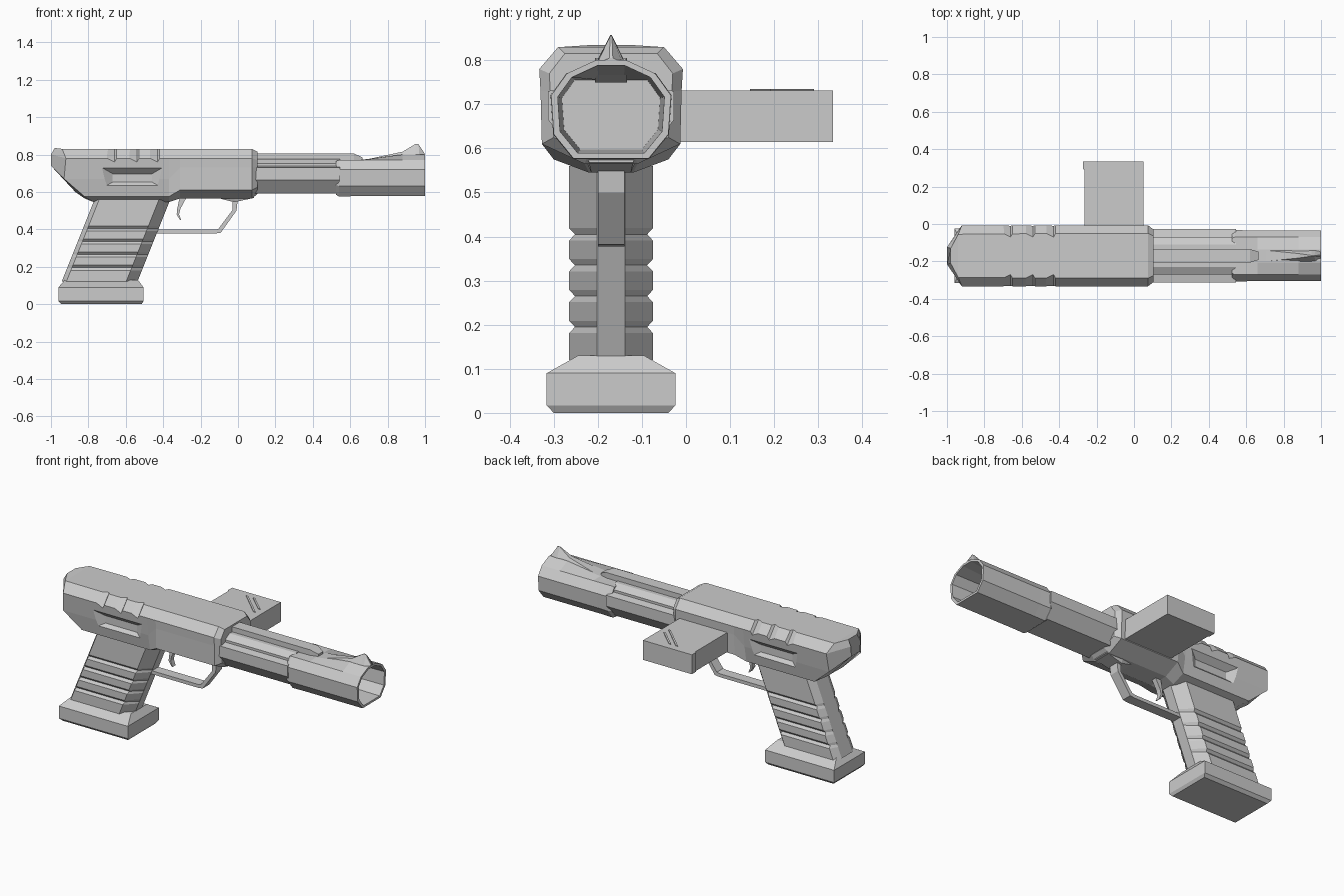
import bpy, bmesh

if "Cube" in bpy.data.objects:
    bpy.data.objects.remove(bpy.data.objects["Cube"])

Y = -0.17   # the pistol's mirror plane


def loft(name, *shells):
    """Each shell is a list of equal-length rings, skinned and capped."""
    bm = bmesh.new()
    for rings in shells:
        vs = [[bm.verts.new(p) for p in r] for r in rings]
        n = len(vs[0])
        for a, b in zip(vs, vs[1:]):
            for i in range(n):
                j = (i + 1) % n
                bm.faces.new((a[i], a[j], b[j], b[i]))
        bm.faces.new(vs[0])
        bm.faces.new(vs[-1])
    bmesh.ops.recalc_face_normals(bm, faces=bm.faces)
    me = bpy.data.meshes.new(name)
    bm.to_mesh(me)
    bm.free()
    ob = bpy.data.objects.new(name, me)
    bpy.context.collection.objects.link(ob)
    return ob


def sec(pts):
    """Mirrored ring from (x, half width, z) points."""
    return [(x, Y + w, z) for x, w, z in pts] + [(x, Y - w, z) for x, w, z in reversed(pts)]


def at(x, half):
    return sec([(x, w, z) for w, z in half])


def rect_xy(x0, x1, w, z):
    return [(x0, Y - w, z), (x1, Y - w, z), (x1, Y + w, z), (x0, Y + w, z)]


def strip(name, path, w):
    """Flat bar following paired (outer, inner) x-z points."""
    return loft(name, [sec([(ox, w, oz), (ix, w, iz)]) for (ox, oz), (ix, iz) in path])


# Receiver
rear = [(.12, .83), (.163, .78), (.147, .67), (.13, .575), (.05, .545)]
fore = [(.12, .83), (.163, .78), (.16, .73), (.157, .61), (.06, .565)]
nose = [(.105, .815), (.14, .77), (.138, .73), (.13, .625), (.05, .59)]
body = loft("receiver", [
    sec([(-.98, .04, .835), (-1, .045, .80), (-1, .04, .74), (-.87, .06, .60), (-.82, .04, .565)]),
    sec([(-.94, .115, .83), (-.92, .163, .78), (-.93, .15, .67), (-.82, .13, .575), (-.77, .05, .545)]),
    at(-.37, rear), at(-.31, fore), at(.075, fore), at(.105, nose)])

# Side recesses and edge notches cut from the receiver
cuts = []
for s in (-1, 1):
    cuts.append([[(-.565 + a * hx, Y + s * w, .675 + b * hz)
                  for a, b in ((-1, -1), (1, -1), (1, 1), (-1, 1))]
                 for w, hx, hz in ((.122, .105, .022), (.172, .185, .068))])
    for xc in (-.68, -.56, -.45):
        cuts.append([[(xc + dx, Y + s * (w + .76 * d), z + .65 * d)
                      for dx, d in ((-.035, .006), (.02, -.015), (.035, .006))]
                     for w, z in ((.10, .853), (.18, .76))])
cutter = loft("receiver_cutter", *cuts)
cutter.hide_render = True
mod = body.modifiers.new("cut", 'BOOLEAN')
mod.object = cutter
mod.solver = 'EXACT'
bpy.context.view_layer.objects.active = body
bpy.ops.object.modifier_apply(modifier="cut")
bpy.data.objects.remove(cutter)

# Barrel with stepped shoulders
barrel = [(.06, .775), (.1, .752), (.1, .738), (.143, .73), (.143, .665), (.085, .592)]
loft("barrel", [at(.08, barrel), at(.545, barrel)])

# Top rail ending in a wedge
loft("top_rail", [sec([(.08, .036, .805), (.08, .036, .765)]),
                  sec([(.62, .036, .805), (.62, .036, .765)]),
                  sec([(.665, .022, .785), (.665, .022, .76)])])

# Muzzle shroud with an open bore
muz = [(.035, .80), (.1, .77), (.136, .72), (.13, .632), (.085, .577)]


def muzzle(x, s, top=.80):
    return at(x, [(w * s, .69 + (min(z, top) - .69) * s) for w, z in muz])


loft("muzzle_shroud", [muzzle(.525, .94, .77), muzzle(.54, 1.01, .77), muzzle(.61, 1, .772),
                       muzzle(.66, 1, .772), muzzle(.88, 1), muzzle(1, 1),
                       muzzle(1, .89), muzzle(.62, .82, .77)])

# Front sight
loft("front_sight", [sec([(.66, .034, .768), (.66, .036, .75)]),
                     sec([(.88, .012, .815), (.88, .036, .79)]),
                     sec([(.95, .002, .857), (.95, .034, .79)]),
                     sec([(.965, .002, .855), (.97, .033, .79)]),
                     sec([(.998, .004, .805), (.998, .025, .795)])])

# Grip with V grooves on the sides
levels = [(.56, .095)]
for z in (.405, .335, .265, .195):
    levels += [(z + .014, .095), (z, .082), (z - .014, .095)]
levels.append((.12, .095))
rings = []
for z, w in levels:
    x = (z - .54) * .40
    rings.append(sec([(x - .37, .032, z), (x - .43, w, z), (x - .75, w, z), (x - .775, .05, z)]))
loft("grip", rings)

# Grip base plate
loft("grip_base", [rect_xy(-.945, -.515, .13, 0), rect_xy(-.96, -.505, .146, .017),
                   rect_xy(-.96, -.505, .146, .09), rect_xy(-.925, -.535, .075, .13)])

# Trigger guard, its mount and the trigger
strip("trigger_guard", [((.0, .57), (-.03, .57)), ((-.008, .50), (-.03, .503)),
                        ((-.092, .382), (-.105, .402)), ((-.12, .378), (-.125, .398)),
                        ((-.46, .378), (-.46, .398))], .03)
loft("guard_mount", [sec([(-.09, .05, .58), (-.09, .04, .563)]),
                     sec([(-.02, .06, .58), (-.02, .045, .545)]),
                     sec([(.085, .06, .60), (.085, .05, .568)])])
strip("trigger", [((-.27, .58), (-.31, .58)), ((-.308, .51), (-.325, .51)),
                  ((-.315, .48), (-.328, .48)), ((-.303, .447), (-.312, .452))], .015)

# Side magazine with a rim lip and diagonal ribs
loft("magazine", [[(x0, y, .615), (x1, y, .615), (x1, y, .731), (x0, y, .731)]
                  for y, x0, x1 in ((-.06, -.265, .05), (.29, -.265, .05),
                                    (.295, -.272, .05), (.333, -.272, .05))])
for k, (dx, dy) in enumerate(((0, 0), (.045, 0))):
    quad = [(-.15 + dx, .29 + dy), (-.135 + dx, .29 + dy), (.015, .145 + dx), (.0, .145 + dx)]
    loft(f"magazine_rib_{k + 1}", [[(x, y, z) for x, y in quad] for z in (.725, .735)])
